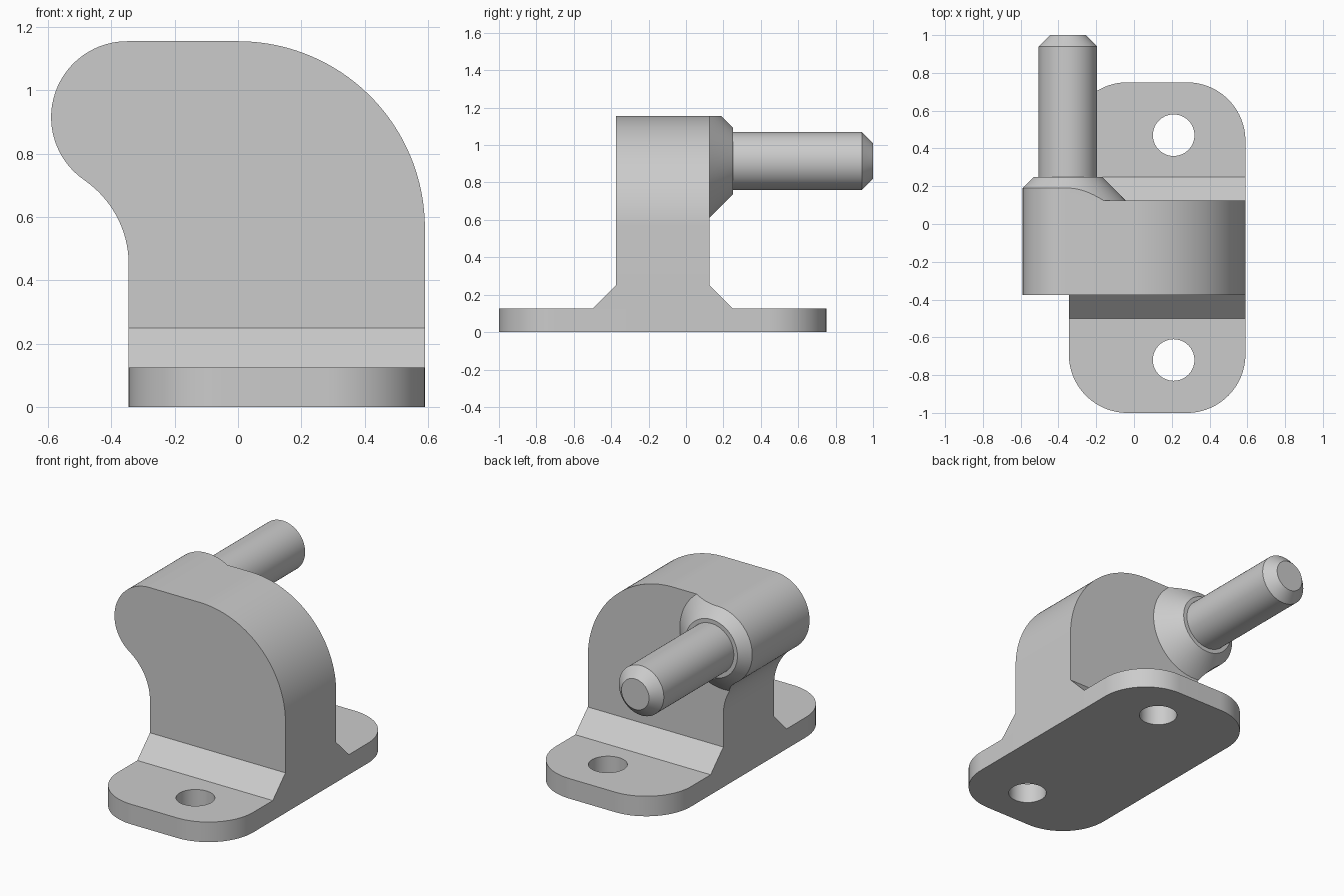
import bpy, bmesh
from math import pi, sin, cos, atan2, hypot, radians

if "Cube" in bpy.data.objects:
    bpy.data.objects.remove(bpy.data.objects["Cube"], do_unlink=True)

steel = bpy.data.materials.new("plain grey metal")
steel.use_nodes = True
GREY = (0.6, 0.6, 0.6, 1)
steel.diffuse_color = GREY
steel.node_tree.nodes["Principled BSDF"].inputs["Base Color"].default_value = GREY


def arc(cx, cy, r, start, end, steps=24):
    angles = [start + (end - start) * i / steps for i in range(steps + 1)]
    return [(cx + r * cos(a), cy + r * sin(a)) for a in angles]


def finish(name, bm):
    bmesh.ops.recalc_face_normals(bm, faces=bm.faces)
    mesh = bpy.data.meshes.new(name)
    bm.to_mesh(mesh)
    bm.free()
    mesh.materials.append(steel)
    obj = bpy.data.objects.new(name, mesh)
    bpy.context.scene.collection.objects.link(obj)
    return obj


def prism(name, outline, axis, low, high):
    """Extrude a closed outline along the chosen axis."""
    place = {"X": lambda u, v, w: (w, u, v),
             "Y": lambda u, v, w: (u, w, v),
             "Z": lambda u, v, w: (u, v, w)}[axis]
    bm = bmesh.new()
    a, b = [[bm.verts.new(place(u, v, w)) for u, v in outline] for w in (low, high)]
    bm.faces.new(a)
    bm.faces.new(b)
    for i in range(len(a)):
        bm.faces.new((a[i - 1], a[i], b[i], b[i - 1]))
    return finish(name, bm)


def turned(name, profile, x, z, sides=96):
    """Turn a (radius, y) profile about an axis parallel to y."""
    bm = bmesh.new()
    rings = [[bm.verts.new((px, y, pz)) for px, pz in arc(x, z, r, 0, 2 * pi, sides)[:-1]]
             for r, y in profile]
    bm.faces.new(rings[0])
    bm.faces.new(rings[-1])
    for a, b in zip(rings, rings[1:]):
        for i in range(sides):
            bm.faces.new((a[i - 1], a[i], b[i], b[i - 1]))
    return finish(name, bm)


def carve(obj, cutter, operation):
    """Apply a boolean and discard its cutter."""
    cutter.hide_render = True
    mod = obj.modifiers.new("carve", "BOOLEAN")
    mod.operation, mod.object, mod.solver = operation, cutter, "EXACT"
    bpy.context.view_layer.update()
    graph = bpy.context.evaluated_depsgraph_get()
    result = bpy.data.meshes.new_from_object(obj.evaluated_get(graph))
    obj.modifiers.clear()
    obj.data = result
    bpy.data.objects.remove(cutter, do_unlink=True)


LEFT, RIGHT = -0.345, 0.59         # width of the foot
FRONT, BACK = -0.375, 0.125        # thickness of the arm
PLATE, SHOULDER = 0.125, 0.25      # heights of plate and sloped shoulder
PIN_X, PIN_Z, HEAD = -0.35, 0.915, 0.24

# Base plate with rounded corners and two screw holes
r = 0.31
outline = []
for i, (cx, cy) in enumerate([(RIGHT - r, 0.75 - r), (LEFT + r, 0.75 - r),
                              (LEFT + r, r - 1), (RIGHT - r, r - 1)]):
    outline += arc(cx, cy, r, i * pi / 2, (i + 1) * pi / 2)
plate = prism("base_plate", outline, "Z", 0, PLATE)
for y in (0.47, -0.72):
    hole = prism("screw_hole_cutter", arc(0.21, y, 0.11, 0, 2 * pi, 64)[:-1], "Z", -0.1, 0.3)
    carve(plate, hole, "DIFFERENCE")

# Sloped shoulder between plate and arm
slope = SHOULDER - PLATE
shoulder = prism("sloped_shoulder", [(FRONT - slope, PLATE), (BACK + slope, PLATE),
                                     (BACK, SHOULDER), (FRONT, SHOULDER)], "X", LEFT, RIGHT)

# Hooked arm: big outer curve, round head, hollow throat tangent to the head
throat_z, throat_r = 0.45, 0.323
throat_x = LEFT - throat_r
lean = atan2(PIN_Z - throat_z, PIN_X - throat_x)
top = PIN_Z + HEAD
arm_outline = [(LEFT, SHOULDER), (RIGHT, SHOULDER)]
arm_outline += arc(0, top - RIGHT, RIGHT, 0, pi / 2, 40)
arm_outline += arc(PIN_X, PIN_Z, HEAD, pi / 2, pi + lean, 40)
arm_outline += arc(throat_x, throat_z, throat_r, lean, 0)[1:]
arm = prism("hooked_arm", arm_outline, "Y", FRONT, BACK)

# Tapered boss, trimmed to the arm outline
boss = turned("tapered_boss", [(0.305, BACK), (0.18, 0.25)], PIN_X, PIN_Z)
carve(boss, prism("boss_trim_cutter", arm_outline, "Y", 0, 0.4), "INTERSECT")

# Hinge pin with chamfered tip
pin = turned("hinge_pin", [(0.155, 0.2), (0.155, 0.94), (0.095, 1)], PIN_X, PIN_Z)

for part in (plate, shoulder, arm, boss, pin):
    part.data.shade_smooth()
    part.data.set_sharp_from_angle(angle=radians(30))
